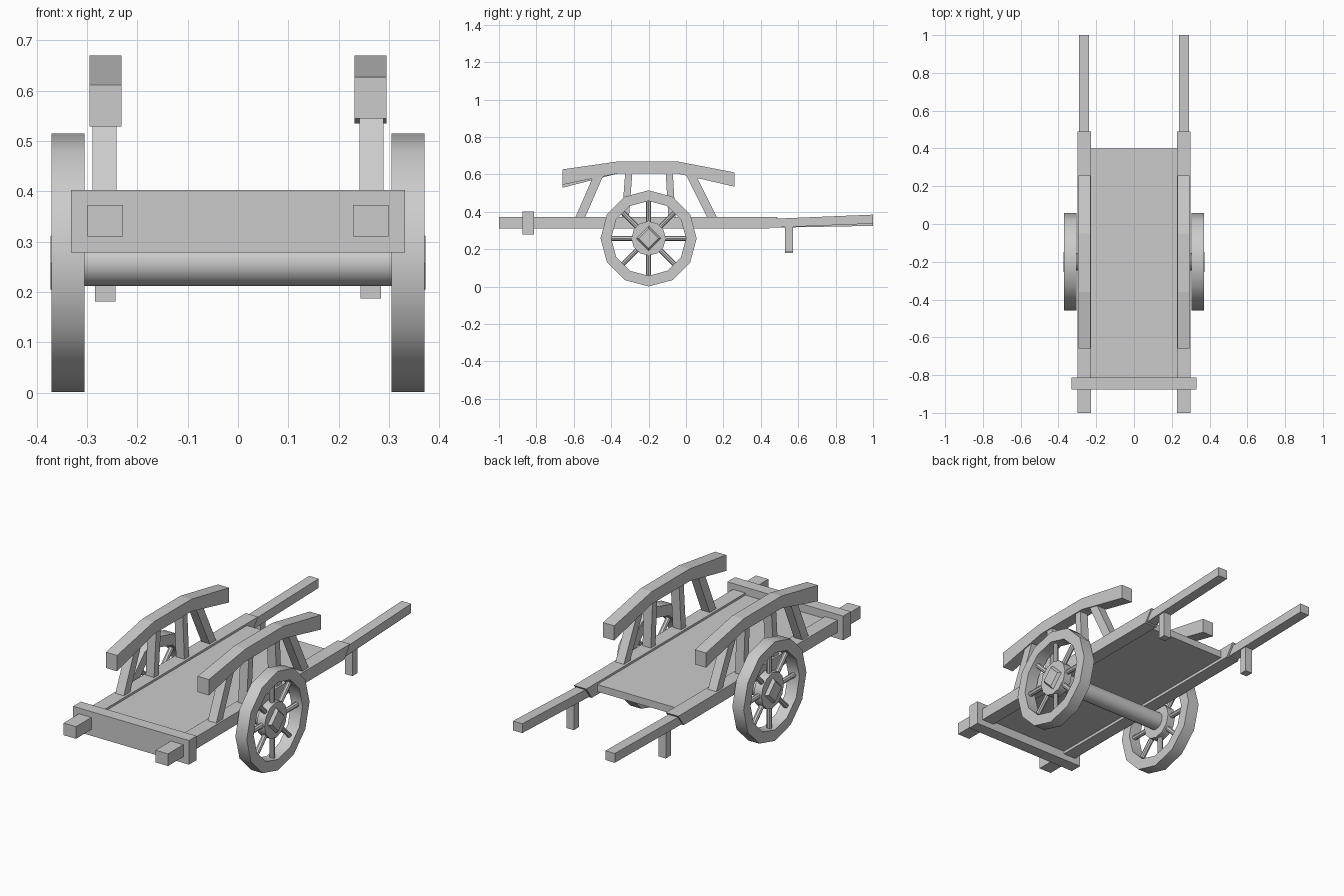
import bpy, bmesh
from math import radians, pi
from mathutils import Matrix, Vector

cube = bpy.data.objects.get("Cube")
if cube:
    bpy.data.objects.remove(cube, do_unlink=True)

GREY = (0.6, 0.6, 0.6, 1)
mat = bpy.data.materials.new("plain grey")
mat.use_nodes = True
mat.diffuse_color = GREY
mat.node_tree.nodes["Principled BSDF"].inputs["Base Color"].default_value = GREY


def finish(name, bm, smooth=False):
    bmesh.ops.recalc_face_normals(bm, faces=bm.faces)
    mesh = bpy.data.meshes.new(name)
    bm.to_mesh(mesh)
    bm.free()
    mesh.materials.append(mat)
    if smooth:
        for p in mesh.polygons:
            p.use_smooth = True
        mesh.set_sharp_from_angle(angle=radians(40))
    ob = bpy.data.objects.new(name, mesh)
    bpy.context.scene.collection.objects.link(ob)
    return ob


def prism(name, outline, x0, x1):
    """Extrude a (y, z) outline from x0 to x1."""
    bm = bmesh.new()
    face = bm.faces.new([bm.verts.new((x0, y, z)) for y, z in outline])
    out = bmesh.ops.extrude_face_region(bm, geom=[face])
    verts = [v for v in out["geom"] if isinstance(v, bmesh.types.BMVert)]
    bmesh.ops.translate(bm, verts=verts, vec=(x1 - x0, 0, 0))
    return finish(name, bm)


def box(name, x0, x1, y0, y1, z0, z1):
    return prism(name, [(y0, z0), (y1, z0), (y1, z1), (y0, z1)], x0, x1)


def add_cone(bm, r1, r2, depth, sides, matrix):
    bmesh.ops.create_cone(bm, cap_ends=True, segments=sides, radius1=r1,
                          radius2=r2, depth=depth, matrix=matrix)


ALONG_X = Matrix.Rotation(pi / 2, 4, "Y")
HUB_Y, HUB_Z = -0.2, 0.258


def at_hub(x):
    return Matrix.Translation((x, HUB_Y, HUB_Z))


# Bed, front beam and axle
box("bed", -0.23, 0.23, -0.82, 0.40, 0.325, 0.362)
box("front_beam", -0.332, 0.332, -0.875, -0.812, 0.278, 0.403)
bm = bmesh.new()
add_cone(bm, 0.046, 0.046, 0.63, 16, at_hub(0) @ ALONG_X)
finish("axle", bm, True)

for side, s in (("left", 1), ("right", -1)):
    # Long side beam with a slanted rear end
    prism(side + "_side_beam", [(-1, 0.31), (0.445, 0.31), (0.49, 0.373), (-1, 0.373)],
          s * 0.228, s * 0.299)

    # Handle and prop leg; the right pair sits a little lower
    drop = 0 if s > 0 else 0.012
    prism(side + "_handle",
          [(0.44, 0.315), (1, 0.337 - drop), (1, 0.385 - drop), (0.44, 0.362)],
          s * 0.238, s * 0.292)
    box(side + "_prop_leg", s * 0.243, s * 0.284, 0.53, 0.571, 0.187 - drop / 2, 0.34)

    # Arched top rail
    lift = 0.016 if s > 0 else 0
    prism(side + "_top_rail",
          [(-0.66, 0.529 + lift), (-0.36, 0.606), (-0.05, 0.606), (0.258, 0.535),
           (0.258, 0.611), (-0.05, 0.67), (-0.36, 0.67), (-0.66, 0.611 + lift)],
          s * 0.231, s * 0.295)

    # Posts: two splayed outside, two near upright inside
    for name, foot, head, top in (("front", -0.57, -0.47, 0.59),
                                  ("front_inner", -0.325, -0.305, 0.62),
                                  ("rear_inner", -0.075, -0.09, 0.62),
                                  ("rear", 0.145, 0.025, 0.6)):
        w = 0.024 if "inner" in name else 0.026
        if "inner" in name:
            w = 0.019
        prism(f"{side}_{name}_post",
              [(foot - w, 0.36), (foot + w, 0.36), (head + w, top), (head - w, top)],
              s * 0.241, s * 0.289)

    # Wheel rim: a rectangle spun round the axle
    bm = bmesh.new()
    section = [(0.305, 0.2), (0.37, 0.2), (0.37, 0.257), (0.305, 0.257)]
    verts = [bm.verts.new((s * x, HUB_Y, HUB_Z + r)) for x, r in section]
    edges = [bm.edges.new((verts[i], verts[i - 1])) for i in range(4)]
    bmesh.ops.spin(bm, geom=verts + edges, cent=Vector((0, HUB_Y, HUB_Z)),
                   axis=(1, 0, 0), angle=2 * pi, steps=12)
    bmesh.ops.remove_doubles(bm, verts=bm.verts, dist=0.001)
    finish(side + "_wheel_rim", bm, True)

    # Eight spokes
    bm = bmesh.new()
    for k in range(8):
        add_cone(bm, 0.013, 0.013, 0.14, 8,
                 at_hub(s * 0.337) @ Matrix.Rotation(k * pi / 4, 4, "X")
                 @ Matrix.Translation((0, 0, 0.14)))
    finish(side + "_spokes", bm, True)

    # Round hub with a tapered diamond cap
    bm = bmesh.new()
    add_cone(bm, 0.092, 0.092, 0.045, 12, at_hub(s * 0.334) @ ALONG_X)
    finish(side + "_hub", bm, True)
    bm = bmesh.new()
    add_cone(bm, 0.07, 0.053, 0.02, 4, at_hub(s * 0.362)
             @ Matrix.Rotation(s * pi / 2, 4, "Y"))
    finish(side + "_hub_cap", bm)
